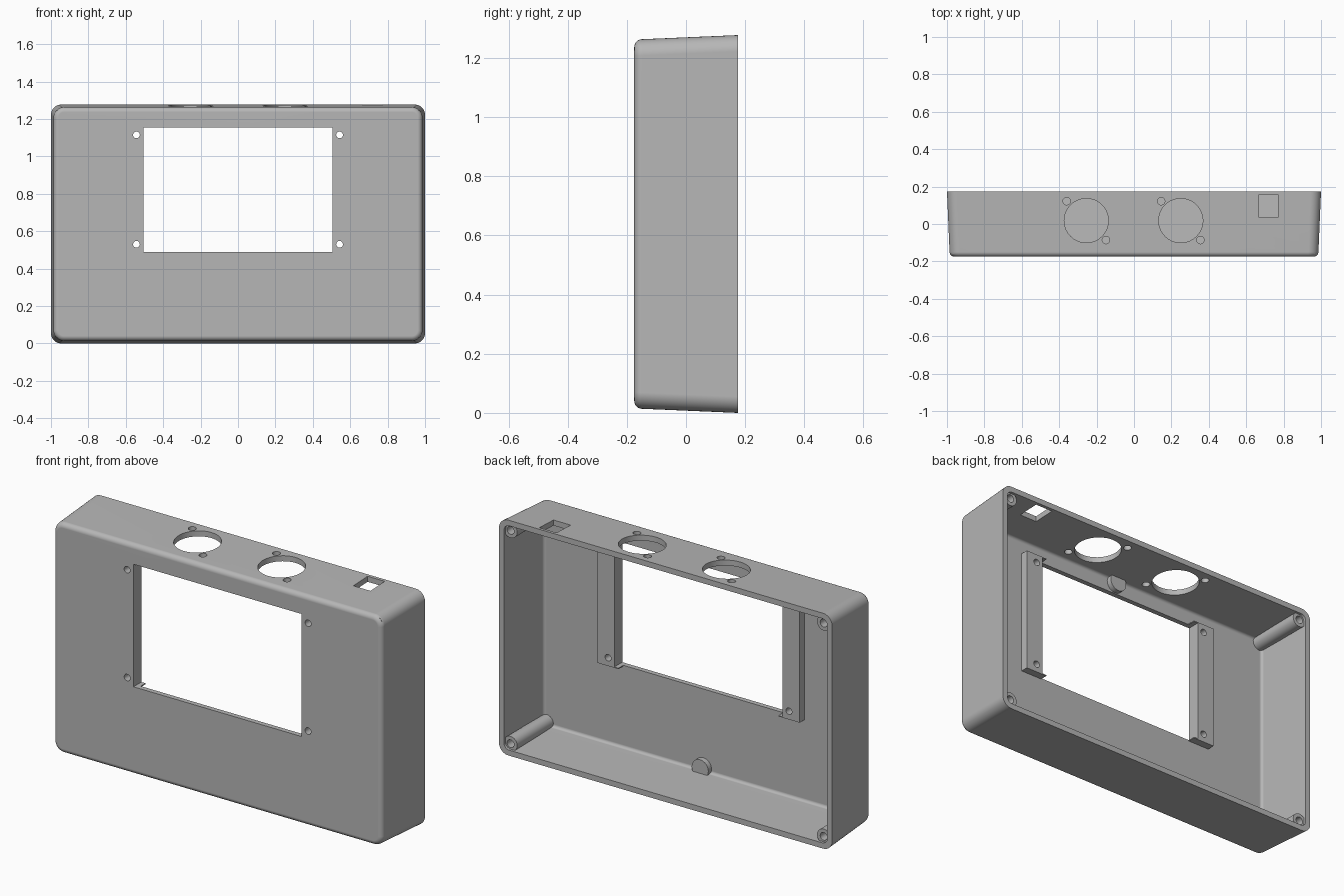
import bpy, bmesh, math
from mathutils import Matrix, Vector

old = bpy.data.objects.get("Cube")
if old:
    bpy.data.objects.remove(old, do_unlink=True)

W, MID, D = 1.0, 0.6385, 0.175      # half width, half height, half depth
WALL, DRAFT = 0.03, 0.043

grey = bpy.data.materials.new("matte grey")
grey.use_nodes = True
colour = (0.47, 0.47, 0.47, 1)
grey.diffuse_color = colour
grey.node_tree.nodes["Principled BSDF"].inputs["Base Color"].default_value = colour


def finish(bm, name):
    bmesh.ops.recalc_face_normals(bm, faces=bm.faces)
    mesh = bpy.data.meshes.new(name)
    bm.to_mesh(mesh)
    bm.free()
    obj = bpy.data.objects.new(name, mesh)
    mesh.materials.append(grey)
    bpy.context.collection.objects.link(obj)
    return obj


def drafted_tray(name, inset, front, back, corner, fillet, steps=6):
    """Rounded rectangle lofted along y, tapered, with a rounded front edge."""
    bm = bmesh.new()
    levels = []
    for i in range(steps + 1):
        a = math.pi / 2 * i / steps
        levels.append((front + fillet * (1 - math.sin(a)), fillet * (1 - math.cos(a))))
    levels = levels[::-1] + [(back, 0)]
    rings = []
    for y, shrink in levels:
        cut = inset + shrink + DRAFT * (D - y)
        r = max(corner - shrink, 0.008)
        ring = []
        for q, (sx, sz) in enumerate(((1, 1), (-1, 1), (-1, -1), (1, -1))):
            for k in range(9):
                a = math.pi / 2 * (q + k / 8)
                ring.append(bm.verts.new((sx * (W - cut - r) + r * math.cos(a), y,
                                          MID + sz * (MID - cut - r) + r * math.sin(a))))
        rings.append(ring)
    # order rings from front to back before skinning
    rings.sort(key=lambda ring: ring[0].co.y)
    n = len(rings[0])
    for a, b in zip(rings, rings[1:]):
        for i in range(n):
            bm.faces.new((a[i], a[(i + 1) % n], b[(i + 1) % n], b[i]))
    bm.faces.new(rings[0])
    bm.faces.new(rings[-1])
    return finish(bm, name)


def box(name, x, y, z):
    bm = bmesh.new()
    bmesh.ops.create_cube(bm, size=1)
    for v in bm.verts:
        v.co = Vector([(p[0] + p[1]) / 2 + c * (p[1] - p[0]) for p, c in zip((x, y, z), v.co)])
    return finish(bm, name)


def rod(name, centre, radius, length, axis, sides=32):
    bm = bmesh.new()
    turn = Matrix.Rotation(math.pi / 2, 4, "X") if axis == "Y" else Matrix()
    bmesh.ops.create_cone(bm, cap_ends=True, segments=sides, radius1=radius, radius2=radius,
                          depth=length, matrix=Matrix.Translation(centre) @ turn)
    return finish(bm, name)


def combine(target, tool, operation):
    mod = target.modifiers.new("cut", "BOOLEAN")
    mod.object, mod.operation, mod.solver = tool, operation, "EXACT"
    bpy.context.view_layer.objects.active = target
    bpy.ops.object.modifier_apply(modifier=mod.name)
    bpy.data.objects.remove(tool, do_unlink=True)


# Hollow case, open at the back
case = drafted_tray("enclosure_shell", 0, -D, D, 0.055, 0.025)
combine(case, drafted_tray("cavity", WALL, -D + 0.027, D + 0.1, 0.03, 0.015), "DIFFERENCE")

# Corner screw posts, slightly below the rim
corners = [(sx * 0.94, MID + sz * (MID - 0.06)) for sx in (-1, 1) for sz in (-1, 1)]
for x, z in corners:
    combine(case, rod("screw_post", (x, 0.001, z), 0.04, 0.322, "Y"), "UNION")

# Mounting rails beside the window
for s in (-1, 1):
    combine(case, box("mounting_rail", sorted((s * 0.48, s * 0.607)),
                      (-0.16, -0.107), (0.485, 1.16)), "UNION")

# Small round tabs on the inside of the front, top and bottom
for z in (0.067, 2 * MID - 0.067):
    combine(case, rod("round_tab", (0, -0.14, z), 0.05, 0.04, "Y"), "UNION")

# Window and the screw holes around it
combine(case, box("window_cut", (-0.505, 0.505), (-0.3, 0.0), (0.49, 1.155)), "DIFFERENCE")
for x in (-0.543, 0.543):
    for z in (0.53, 1.115):
        combine(case, rod("window_screw_cut", (x, -0.15, z), 0.018, 0.2, "Y", 24), "DIFFERENCE")

# Blind holes in the corner posts
for x, z in corners:
    combine(case, rod("post_hole_cut", (x, 0.15, z), 0.021, 0.2, "Y", 24), "DIFFERENCE")

# Round connector openings on the top, each with two screw holes
top = 2 * MID
for x in (-0.255, 0.25):
    combine(case, rod("connector_cut", (x, 0.018, top), 0.118, 0.16, "Z", 64), "DIFFERENCE")
    for s in (-1, 1):
        combine(case, rod("connector_screw_cut", (x - s * 0.105, 0.018 + s * 0.104, top),
                          0.02, 0.16, "Z", 24), "DIFFERENCE")

# Square socket opening
combine(case, box("socket_cut", (0.667, 0.77), (0.036, 0.158), (top - 0.1, top + 0.1)), "DIFFERENCE")

# Smooth fillets with crisp edges
bpy.ops.object.select_all(action="DESELECT")
case.select_set(True)
bpy.context.view_layer.objects.active = case
bpy.ops.object.shade_smooth_by_angle(angle=math.radians(30))
weighted = case.modifiers.new("even_shading", "WEIGHTED_NORMAL")
weighted.keep_sharp = True
